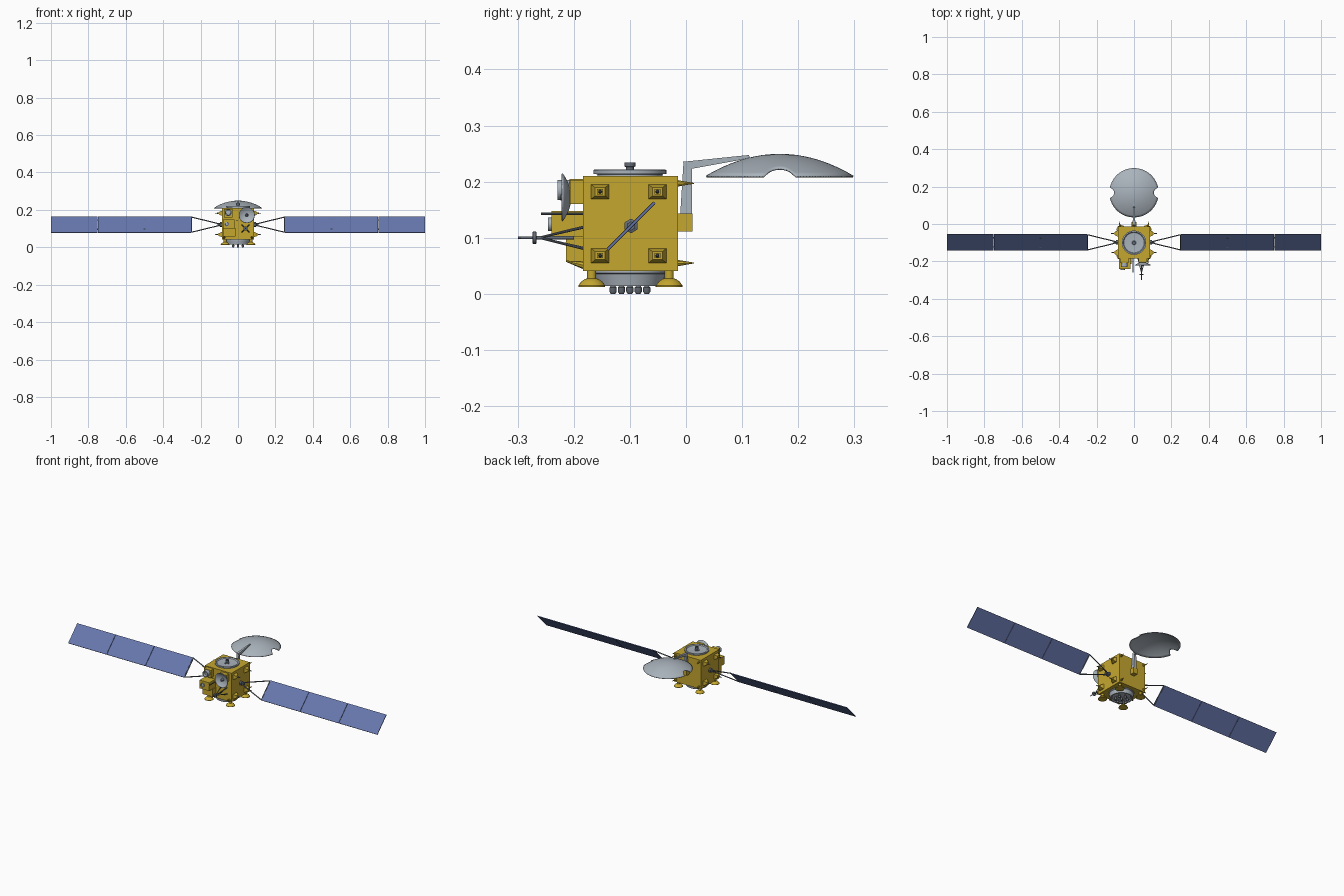
import bpy, bmesh, math
from mathutils import Vector, Matrix

if "Cube" in bpy.data.objects:
    bpy.data.objects.remove(bpy.data.objects["Cube"])


def material(name, rgb):
    m = bpy.data.materials.new(name)
    m.diffuse_color = (*rgb, 1)
    m.use_nodes = True
    m.node_tree.nodes["Principled BSDF"].inputs["Base Color"].default_value = m.diffuse_color
    return m


GOLD = material("gold foil", (0.56, 0.39, 0.03))
SILVER = material("silver grey", (0.40, 0.45, 0.50))
DARK = material("dark grey", (0.13, 0.15, 0.18))
BLUE = material("solar blue", (0.135, 0.185, 0.42))


def finish(name, bm, mat):
    bmesh.ops.recalc_face_normals(bm, faces=bm.faces)
    me = bpy.data.meshes.new(name)
    bm.to_mesh(me)
    bm.free()
    me.materials.append(mat)
    ob = bpy.data.objects.new(name, me)
    bpy.context.collection.objects.link(ob)
    return ob


def box(name, x, y, z, mat, rot=None):
    """Box from (min, max) ranges, optionally turned about the x axis."""
    bm = bmesh.new()
    bmesh.ops.create_cube(bm, size=1)
    c = Vector([(a + b) / 2 for a, b in (x, y, z)])
    s = [b - a for a, b in (x, y, z)]
    m = Matrix.Translation(c)
    if rot:
        m = m @ Matrix.Rotation(rot, 4, 'X')
    bm.transform(m @ Matrix.Diagonal((*s, 1)))
    return finish(name, bm, mat)


def lathe(name, start, axis, profile, mat, n=32, turn=0.0, stretch=(1, 1)):
    """Revolve (radius, distance) points about an axis; the ends are capped."""
    bm = bmesh.new()
    rings = []
    for r, d in profile:
        rings.append([bm.verts.new((r * stretch[0] * math.cos(turn + k * math.tau / n),
                                    r * stretch[1] * math.sin(turn + k * math.tau / n), d))
                      for k in range(n)])
    for a, b in zip(rings, rings[1:]):
        for k in range(n):
            bm.faces.new((a[k], a[(k + 1) % n], b[(k + 1) % n], b[k]))
    bm.faces.new(rings[0])
    bm.faces.new(rings[-1])
    q = Vector((0, 0, 1)).rotation_difference(Vector(axis))
    bm.transform(Matrix.Translation(start) @ q.to_matrix().to_4x4())
    return finish(name, bm, mat)


def rod(name, a, b, r1, r2, mat, n=10):
    d = Vector(b) - Vector(a)
    return lathe(name, a, d.normalized(), [(r1, 0), (r2, d.length)], mat, n)


def dish(name, radius, depth, matrix, thick, notch=0.0):
    """Parabolic shell with its crown at the origin; round notches on both x sides."""
    bm = bmesh.new()
    n, rows = 144, 12
    crown = bm.verts.new((0, 0, 0))
    rings = []
    for j in range(1, rows + 1):
        ring = []
        for k in range(n):
            t = k * math.tau / n
            edge = radius
            s = notch ** 2 - (radius * math.sin(t)) ** 2
            if s > 0:
                edge = radius * abs(math.cos(t)) - math.sqrt(s)
            r = edge * j / rows
            ring.append(bm.verts.new((r * math.cos(t), r * math.sin(t), -depth * (r / radius) ** 2)))
        rings.append(ring)
    for k in range(n):
        bm.faces.new((crown, rings[0][k], rings[0][(k + 1) % n]))
    for a, b in zip(rings, rings[1:]):
        for k in range(n):
            bm.faces.new((a[k], b[k], b[(k + 1) % n], a[(k + 1) % n]))
    bm.transform(matrix)
    ob = finish(name, bm, SILVER)
    mod = ob.modifiers.new("shell", 'SOLIDIFY')
    mod.thickness = thick
    mod.offset = 0
    return ob


CY, UP, DOWN = -0.1, (0, 0, 1), (0, 0, -1)

# main body
box("body", (-0.086, 0.086), (-0.184, -0.014), (0.041, 0.21), GOLD)

# top deck ring and nozzle
lathe("top_ring", (0, CY, 0.208), UP,
      [(0.058, 0), (0.058, 0.005), (0.065, 0.006), (0.065, 0.013), (0.058, 0.014),
       (0.054, 0.009), (0.025, 0.007)], SILVER, 48)
lathe("top_nozzle", (0, CY, 0.213), UP,
      [(0.014, 0), (0.014, 0.004), (0.007, 0.006), (0.007, 0.013), (0.01, 0.014),
       (0.01, 0.021), (0.006, 0.021), (0.006, 0.016)], DARK, 24)

# bottom ring and engine nozzles
lathe("bottom_ring", (0, CY, 0.043), DOWN,
      [(0.066, 0), (0.066, 0.006), (0.063, 0.008), (0.058, 0.029), (0.052, 0.029),
       (0.048, 0.024), (0.02, 0.024)], SILVER, 48)
spots = [(0, CY)] + [(0.03 * math.sin(k * math.pi / 3), CY + 0.03 * math.cos(k * math.pi / 3))
                     for k in range(6)]
for x, y in spots:
    lathe("engine_nozzle", (x, y, 0.02), DOWN,
          [(0.004, 0), (0.004, 0.006), (0.0065, 0.009), (0.0065, 0.016), (0.004, 0.02)], DARK, 16)

# corner feet
for sx in (-1, 1):
    for y in (-0.168, -0.03):
        lathe("foot", (sx * 0.069, y, 0.0125), UP,
              [(0.024, 0), (0.024, 0.002), (0.019, 0.009), (0.012, 0.014), (0.008, 0.015),
               (0.008, 0.03)], GOLD, 24)

# side thruster blocks and their tips
for sx in (-1, 1):
    for y in (-0.153, -0.051):
        for z in (0.182, 0.068):
            q = math.sqrt(2)
            lathe("thruster_block", (sx * 0.084, y, z), (sx, 0, 0),
                  [(0.0145 * q, 0), (0.0145 * q, 0.005), (0.008 * q, 0.018), (0.005 * q, 0.018),
                   (0.005 * q, 0.024)], GOLD, 4, math.pi / 4, (0.9, 1.1))
            rod("thruster_tip", (sx * 0.106, y, z), (sx * 0.123, y, z), 0.0035, 0.0015, DARK)

# thin corner spikes on back and lower front
for sx in (-1, 1):
    for z in (0.197, 0.055):
        rod("back_spike", (sx * 0.074, -0.016, z), (sx * 0.08, 0.014, z), 0.006, 0.0008, GOLD, 8)
    rod("front_spike", (sx * 0.074, -0.182, 0.051), (sx * 0.074, -0.213, 0.058),
        0.007, 0.0012, GOLD, 8)

# solar wings: three tilted panels, hinges and a yoke on each side
PC = Vector((0, -0.098, 0.121))
T = Vector((0, math.sqrt(0.5), math.sqrt(0.5)))
for sx in (-1, 1):
    for i in range(3):
        a, b = 0.251 + i * 0.25, 0.499 + i * 0.25
        box("solar_panel", sorted((sx * a, sx * b)), (PC.y - 0.0595, PC.y + 0.0595),
            (PC.z - 0.002, PC.z + 0.002), BLUE, math.pi / 4)
    for x in (0.5, 0.75):
        for s in (-0.035, 0.035):
            p = PC + T * s
            rod("panel_hinge", (sx * (x - 0.005), p.y, p.z), (sx * (x + 0.005), p.y, p.z),
                0.003, 0.003, DARK, 8)
    lo, hi = PC - T * 0.058, PC + T * 0.058
    rod("yoke_bar", (sx * 0.248, *lo.yz), (sx * 0.248, *hi.yz), 0.003, 0.003, DARK, 8)
    for s in (-1, 1):
        p, e = PC + T * 0.008 * s, PC + T * 0.057 * s
        rod("yoke_strut", (sx * 0.105, *p.yz), (sx * 0.248, *e.yz), 0.003, 0.003, DARK, 8)
    lathe("wing_hub", (sx * 0.084, *PC.yz), (sx, 0, 0),
          [(0.013, 0), (0.013, 0.012), (0.008, 0.014), (0.008, 0.026)], DARK, 6)

# large dish with its bracket, mast and arm
dish("large_dish", 0.131, 0.039, Matrix.Translation((0, 0.167, 0.248)), 0.003, 0.025)
box("mast_bracket", (-0.013, 0.013), (-0.015, 0.012), (0.111, 0.143), GOLD)
q = math.sqrt(2)
lathe("dish_mast", (0, 0.0, 0.138), (0, 0.03, 1),
      [(0.0105 * q, 0), (0.0075 * q, 0.092)], SILVER, 4, math.pi / 4, (0.8, 1))
lathe("dish_arm", (0, -0.004, 0.228), Vector((0, 0.134, 0.019)).normalized(),
      [(0.0075 * q, 0), (0.003 * q, 0.118)], SILVER, 4, math.pi / 4)

# front small dish with mount and feed
dish("small_dish", 0.042, 0.015,
     Matrix.Translation((0.047, -0.206, 0.172)) @ Matrix.Rotation(math.radians(-90), 4, 'X'), 0.003)
box("small_dish_mount", (0.025, 0.07), (-0.207, -0.18), (0.16, 0.203), GOLD)
rod("small_dish_feed", (0.047, -0.206, 0.172), (0.047, -0.224, 0.172), 0.009, 0.005, DARK, 16)

# front camera, instrument boxes and shade rod
box("camera_mount", (-0.075, -0.03), (-0.208, -0.18), (0.16, 0.205), GOLD)
lathe("camera_barrel", (-0.052, -0.205, 0.185), (0, -1, 0),
      [(0.018, 0), (0.018, 0.024), (0.013, 0.024), (0.012, 0.01)], SILVER, 28)
box("instrument_box", (-0.08, -0.018), (-0.24, -0.18), (0.1, 0.148), GOLD)
box("instrument_plate", (-0.08, -0.014), (-0.214, -0.18), (0.057, 0.102), GOLD)
lathe("instrument_lens", (-0.06, -0.238, 0.124), (0, -1, 0),
      [(0.012, 0), (0.012, 0.008), (0.009, 0.008), (0.008, 0.003)], SILVER, 24)
rod("front_rod", (-0.005, -0.182, 0.143), (-0.005, -0.258, 0.143), 0.0025, 0.0025, DARK)

# front antenna boom on a tripod
BX, BZ = 0.04, 0.1
for k in range(4):
    t = math.pi / 4 + k * math.pi / 2
    rod("boom_leg", (BX + 0.027 * math.cos(t), -0.182, BZ + 0.027 * math.sin(t)),
        (BX, -0.262, BZ), 0.0028, 0.002, DARK, 8)
lathe("boom_tip", (BX, -0.2, BZ), (0, -1, 0),
      [(0.003, 0), (0.003, 0.066), (0.011, 0.067), (0.011, 0.073), (0.0025, 0.074),
       (0.002, 0.099)], DARK, 16)

# smooth curved faces, keep hard edges
for ob in bpy.data.objects:
    ob.select_set(ob.type == 'MESH')
bpy.context.view_layer.objects.active = bpy.data.objects["body"]
bpy.ops.object.shade_smooth_by_angle(angle=math.radians(35))
